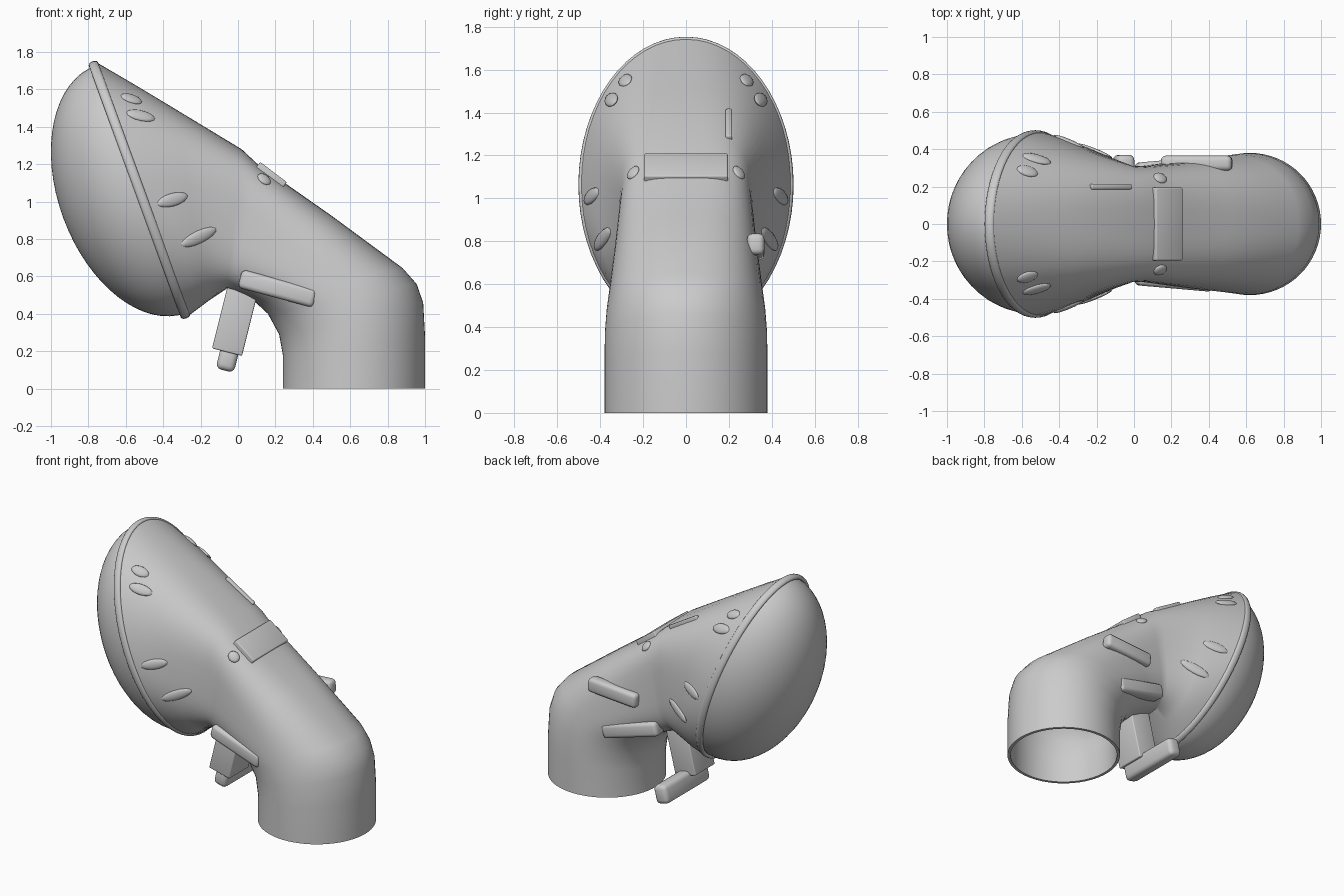
import bpy, bmesh, math
from mathutils import Vector, Matrix
from mathutils.bvhtree import BVHTree

if "Cube" in bpy.data.objects:
    bpy.data.objects.remove(bpy.data.objects["Cube"])

SEG = 64


def finish(bm, name, angle=35):
    bmesh.ops.recalc_face_normals(bm, faces=bm.faces)
    me = bpy.data.meshes.new(name)
    bm.to_mesh(me)
    bm.free()
    ob = bpy.data.objects.new(name, me)
    bpy.context.collection.objects.link(ob)
    bpy.ops.object.select_all(action='DESELECT')
    ob.select_set(True)
    bpy.context.view_layer.objects.active = ob
    bpy.ops.object.shade_smooth_by_angle(angle=math.radians(angle))
    return ob


def loft(rings, closed=False):
    bm = bmesh.new()
    vs = [[bm.verts.new(p) for p in r] for r in rings]
    pairs = list(zip(vs, vs[1:])) + ([(vs[-1], vs[0])] if closed else [])
    for a, b in pairs:
        for i in range(SEG):
            j = (i + 1) % SEG
            bm.faces.new((a[i], a[j], b[j], b[i]))
    bm.normal_update()
    return bm


def section(a, b, w, n, inset=0):
    # superellipse between an underside point a and a top point b (x, z)
    a, b = Vector((a[0], 0, a[1])), Vector((b[0], 0, b[1]))
    mid, half = (a + b) / 2, (b - a) / 2
    half = half * (1 - inset / half.length)
    pts = []
    for i in range(SEG):
        t = 2 * math.pi * i / SEG
        c, s = math.cos(t), math.sin(t)
        p = math.copysign(abs(c) ** (2 / n), c)
        q = math.copysign(abs(s) ** (2 / n), s)
        pts.append(mid + half * p + Vector((0, (w - inset) * q, 0)))
    return pts


def box(name, centre, size, rot_deg, bevel=0.02, yaw=0):
    bm = bmesh.new()
    m = (Matrix.Translation(centre) @ Matrix.Rotation(math.radians(yaw), 4, 'Z')
         @ Matrix.Rotation(math.radians(rot_deg), 4, 'Y') @ Matrix.Diagonal((*size, 1)))
    bmesh.ops.create_cube(bm, size=1, matrix=m)
    bmesh.ops.bevel(bm, geom=bm.edges[:], offset=bevel, segments=3,
                    profile=0.5, affect='EDGES')
    return finish(bm, name)


# Bent hollow body: vertical sleeve, elbow, squarish neck, flared head
spec = [
    ((.24, 0), (1.0, 0), .38, 2),
    ((.24, .18), (1.0, .28), .38, 2),
    ((.22, .29), (.99, .46), .378, 2),
    ((.16, .40), (.955, .56), .37, 2.1),
    ((.09, .465), (.88, .645), .36, 2.3),
    ((.03, .50), (.5, .925), .335, 2.8),
    ((-.02, .525), (.10, 1.205), .308, 3.7),
    ((-.06, .535), (.02, 1.28), .312, 3.6),
    ((-.15, .475), (-.36, 1.51), .405, 2.6),
    ((-.21, .43), (-.56, 1.63), .453, 2.3),
    ((-.27, .385), (-.765, 1.75), .493, 2),
]
inner = [section(*s, inset=.02) for s in reversed(spec[:8])]
outer = [section(*s) for s in spec]
skin = loft(outer)
tree = BVHTree.FromBMesh(skin)
skin.free()
finish(loft(inner + outer), "body", 40)

# Frame of the tilted mouth: across, up the slope, outward
up = Vector((-.343, 0, .939))
out = Vector((-.939, 0, -.343))
across = up.cross(out)
mouth = Matrix((across, up, out)).transposed().to_4x4()
mouth.translation = Vector((-.52, 0, 1.066))

# Rounded rim band around the mouth
rim = []
for k in range(12):
    t = 2 * math.pi * k / 12
    h, d = .026 * math.cos(t) + .008, .014 * math.sin(t) - .010
    rim.append([mouth @ Vector(((.498 + d) * math.cos(a), (.728 + d) * math.sin(a), h))
                for a in (2 * math.pi * i / SEG for i in range(SEG))])
finish(loft(rim, True), "rim", 60)

# Domed front
dome = bmesh.new()
bmesh.ops.create_uvsphere(dome, u_segments=SEG, v_segments=32, radius=1)
bmesh.ops.delete(dome, geom=[v for v in dome.verts if v.co.z < -.01], context='VERTS')
dome.transform(mouth @ Matrix.Diagonal((.483, .705, .442, 1)))
finish(dome, "dome", 60)

# Side bars, one pair plus a single upper bar on the back side
for side, tag in ((-1, "front"), (1, "back")):
    box("side_bar_" + tag, (.215, side * .29, .535), (.42, .11, .10), 15, .025, side * 5)
box("upper_bar_back", (.335, .325, .775), (.38, .08, .10), -4, .025)

# Trigger post with a cross rod underneath
box("post", (-.015, -.02, .37), (.165, .22, .36), 14, .008)
box("cross_rod", (-.055, .125, .16), (.10, .49, .13), 14, .03)

# Plate on top of the neck
box("top_plate", (.16, 0, 1.118), (.18, .39, .10), 37, .008)

# Thin ridge on the head's upper surface
box("head_ridge", (-.13, .20, 1.335), (.25, .03, .05), 31, .008)

# Small raised scales on both sides, (x, z, length, tilt)
scales = [(-.57, 1.55, .06, 0), (-.52, 1.46, .08, 0), (-.35, 1.01, .09, -15),
          (-.21, .81, .11, -20), (.14, 1.12, .04, 37)]
for side, tag in ((-1, "front"), (1, "back")):
    for n, (x, z, ln, tilt) in enumerate(scales):
        hit, normal, _, _ = tree.ray_cast(Vector((x, side * 2, z)), Vector((0, -side, 0)))
        if hit is None:
            continue
        if normal.y * side < 0:
            normal = -normal
        along = Matrix.Rotation(math.radians(tilt), 3, 'Y') @ Vector((1, 0, 0))
        along = (along - normal * along.dot(normal)).normalized()
        m = Matrix((along, normal.cross(along), normal)).transposed().to_4x4()
        m.translation = hit
        bm = bmesh.new()
        bmesh.ops.create_uvsphere(bm, u_segments=16, v_segments=8, radius=1,
                                  matrix=m @ Matrix.Diagonal((ln, .035, .014, 1)))
        finish(bm, f"scale_{tag}_{n}", 60)
